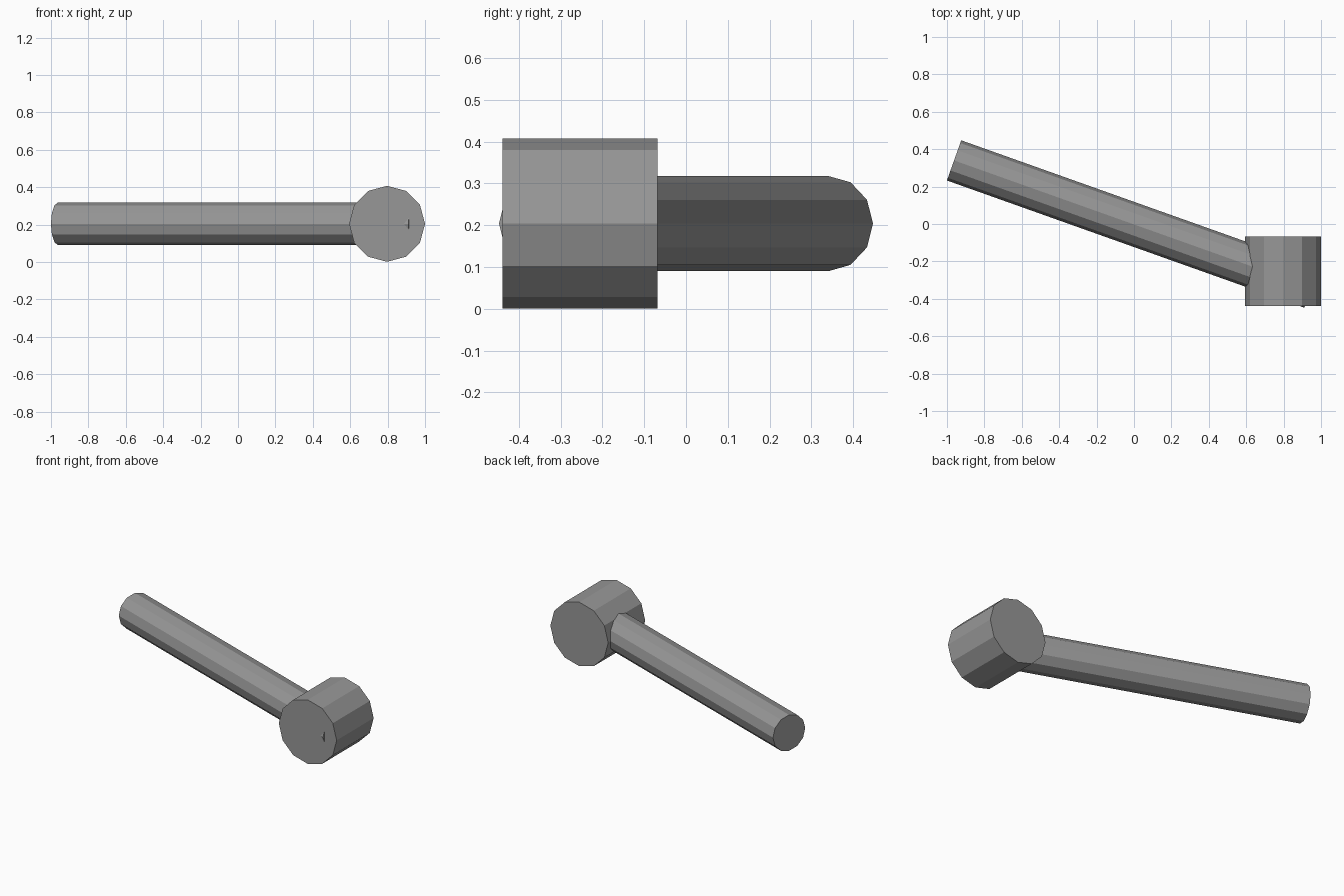
import bpy
from mathutils import Vector, Matrix

if "Cube" in bpy.data.objects:
    bpy.data.objects.remove(bpy.data.objects["Cube"])

# Dark grey finish shared by both parts
grey = bpy.data.materials.new("dark_grey")
grey.diffuse_color = (0.31, 0.31, 0.31, 1)
grey.use_nodes = True
grey.node_tree.nodes["Principled BSDF"].inputs["Base Color"].default_value = grey.diffuse_color


def rod(name, start, end, radius, sides=12):
    """Flat-faced cylinder between two points, one corner edge facing up."""
    a, b = Vector(start), Vector(end)
    axis = (b - a).normalized()
    up = Vector((0, 0, 1))
    side = up.cross(axis)
    bpy.ops.mesh.primitive_cylinder_add(vertices=sides, radius=radius, depth=(b - a).length)
    obj = bpy.context.object
    obj.name = name
    turn = Matrix((side, up, axis)).transposed().to_4x4()
    obj.data.transform(Matrix.Translation((a + b) / 2) @ turn)
    obj.data.materials.append(grey)
    return obj


# Mallet head, lying along y
rod("mallet_head", (0.797, -0.439, 0.204), (0.797, -0.068, 0.204), 0.203)

# Slanted handle, its tip just breaking through the front of the head
rod("handle", (-0.962, 0.34, 0.204), (0.949, -0.34, 0.204), 0.114)
